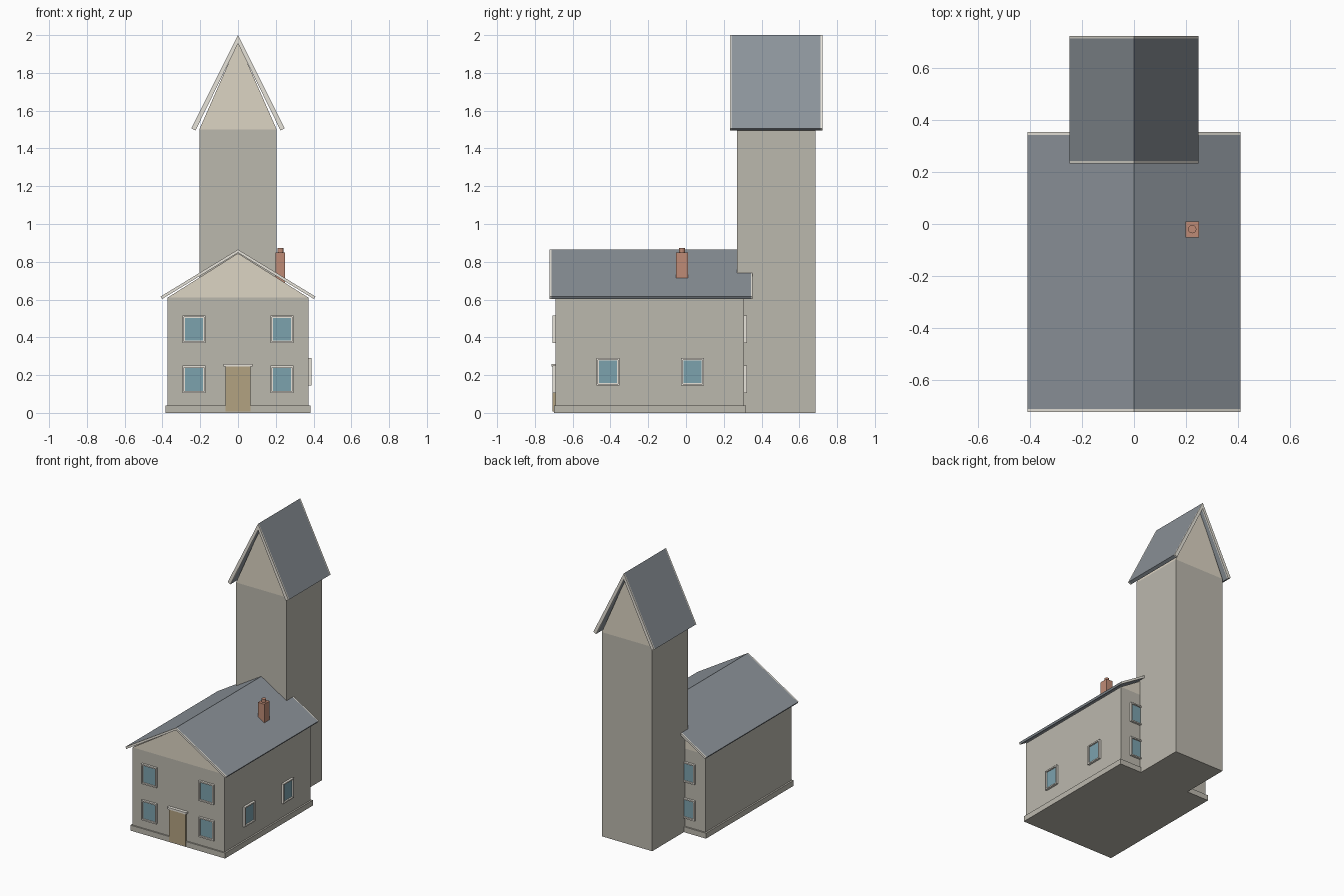
import bpy, bmesh
from math import radians
from mathutils import Matrix

if "Cube" in bpy.data.objects:
    bpy.data.objects.remove(bpy.data.objects["Cube"])


def material(name, r, g, b):
    m = bpy.data.materials.new(name)
    m.diffuse_color = (r, g, b, 1)
    m.use_nodes = True
    m.node_tree.nodes["Principled BSDF"].inputs["Base Color"].default_value = m.diffuse_color
    return m


STONE = material("stone", 0.50, 0.48, 0.42)
PLASTER = material("plaster", 0.72, 0.66, 0.55)
TRIM = material("trim", 0.80, 0.77, 0.70)
SLATE = material("slate", 0.26, 0.29, 0.32)
GLASS = material("glass", 0.20, 0.36, 0.42)
WOOD = material("wood", 0.45, 0.36, 0.22)
BRICK = material("brick", 0.52, 0.26, 0.18)


def finish(bm, name, mat, matrix=Matrix()):
    bmesh.ops.recalc_face_normals(bm, faces=bm.faces)
    me = bpy.data.meshes.new(name)
    bm.to_mesh(me)
    bm.free()
    me.materials.append(mat)
    ob = bpy.data.objects.new(name, me)
    ob.matrix_world = matrix
    bpy.context.collection.objects.link(ob)
    return ob


def box(name, x, y, z, mat, matrix=Matrix()):
    """Box from (min, max) ranges."""
    bm = bmesh.new()
    bmesh.ops.create_cube(bm, size=1)
    for v in bm.verts:
        v.co = [r[0] if c < 0 else r[1] for c, r in zip(v.co, (x, y, z))]
    return finish(bm, name, mat, matrix)


def prism(name, profile, y0, y1, mat):
    """Extrude an x-z profile along y."""
    bm = bmesh.new()
    face = bm.faces.new([bm.verts.new((px, y0, pz)) for px, pz in profile])
    ext = bmesh.ops.extrude_face_region(bm, geom=[face])["geom"]
    verts = [g for g in ext if isinstance(g, bmesh.types.BMVert)]
    bmesh.ops.translate(bm, verts=verts, vec=(0, y1 - y0, 0))
    return finish(bm, name, mat)


def roof(name, outer, inner, top, under, y0, y1, board):
    """Pitched roof slabs with a pale barge board at each gable end."""
    prof = [outer, (0, top), (-outer[0], outer[1]),
            (-inner[0], inner[1]), (0, under), inner]
    prism(name, prof, y0 + board, y1 - board, SLATE)
    prism(name + "_front_barge_board", prof, y0, y0 + board, TRIM)
    prism(name + "_back_barge_board", prof, y1 - board, y1, TRIM)


def window(name, x, y, z, angle, w=0.122, h=0.146):
    """Recessed pane in a raised frame; local front is -y."""
    m = Matrix.Translation((x, y, z)) @ Matrix.Rotation(radians(angle), 4, 'Z')
    bm = bmesh.new()
    bmesh.ops.create_cube(bm, size=1)
    for v in bm.verts:
        v.co = (v.co.x * w, -0.016 if v.co.y < 0 else 0.005, v.co.z * h)
    bm.normal_update()
    front = [f for f in bm.faces if f.normal.y < -0.9]
    bmesh.ops.inset_region(bm, faces=front, thickness=0.013)
    inner = bmesh.ops.extrude_face_region(bm, geom=front)["geom"]
    bmesh.ops.delete(bm, geom=front, context='FACES')
    bmesh.ops.translate(bm, verts=[g for g in inner if isinstance(g, bmesh.types.BMVert)],
                        vec=(0, 0.011, 0))
    finish(bm, name + "_frame", TRIM, m)
    a, b = w / 2 - 0.013, h / 2 - 0.013
    box(name + "_pane", (-a, a), (-0.008, 0), (-b, b), GLASS, m)


# House body
box("plinth", (-0.385, 0.385), (-0.70, 0.318), (0, 0.04), STONE)
box("house_walls", (-0.373, 0.373), (-0.69, 0.307), (0, 0.61), STONE)
prism("house_gable", [(-0.373, 0.61), (0.373, 0.61), (0, 0.845)], -0.69, 0.307, PLASTER)
roof("house_roof", (0.41, 0.616), (0.402, 0.603), 0.865, 0.848, -0.722, 0.353, 0.01)

# Tower
box("tower_walls", (-0.205, 0.205), (0.27, 0.685), (0, 1.5), STONE)
prism("tower_gable", [(-0.205, 1.5), (0.205, 1.5), (0, 1.965)], 0.27, 0.685, PLASTER)
roof("tower_roof", (0.247, 1.506), (0.225, 1.495), 2.0, 1.955, 0.232, 0.723, 0.01)

# Windows on front, back and right walls
for sx, side in ((-1, "left"), (1, "right")):
    for z, level in ((0.177, "lower"), (0.443, "upper")):
        window(f"front_{side}_{level}_window", sx * 0.233, -0.69, z, 0)
        window(f"back_{side}_{level}_window", sx * 0.233, 0.307, z, 180)
for i, y in enumerate((-0.413, 0.035)):
    window(f"side_window_{i + 1}", 0.373, y, 0.217, 90)

# Door and lintel
box("door", (-0.066, 0.066), (-0.706, -0.68), (0.008, 0.245), WOOD)
box("door_lintel", (-0.078, 0.078), (-0.713, -0.68), (0.245, 0.259), TRIM)

# Chimney and pot
box("chimney", (0.198, 0.25), (-0.052, 0.010), (0.66, 0.85), BRICK)
bm = bmesh.new()
bmesh.ops.create_cone(bm, cap_ends=True, segments=12, radius1=0.016, radius2=0.016,
                      depth=0.035, matrix=Matrix.Translation((0.224, -0.02, 0.8555)))
finish(bm, "chimney_pot", BRICK)
